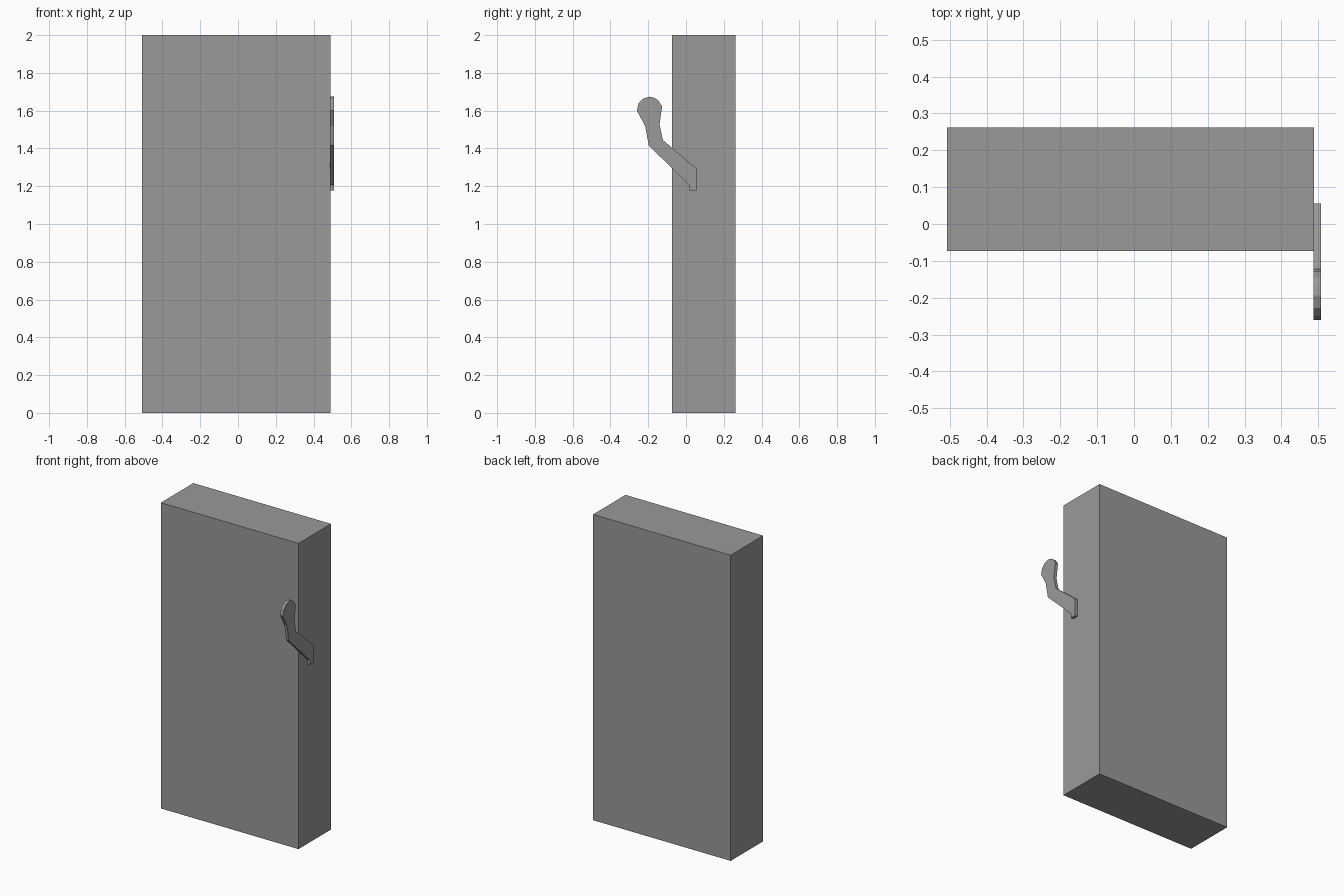
import bpy, bmesh

if "Cube" in bpy.data.objects:
    bpy.data.objects.remove(bpy.data.objects["Cube"])

grey = bpy.data.materials.new("mid grey")
grey.diffuse_color = (0.32, 0.32, 0.32, 1)
grey.use_nodes = True
grey.node_tree.nodes["Principled BSDF"].inputs["Base Color"].default_value = grey.diffuse_color


def extrude_x(name, profile, x0, x1):
    """Solid made from a (y, z) outline swept from x0 to x1."""
    bm = bmesh.new()
    face = bm.faces.new([bm.verts.new((x0, y, z)) for y, z in profile])
    swept = bmesh.ops.extrude_face_region(bm, geom=[face])["geom"]
    bmesh.ops.translate(bm, vec=(x1 - x0, 0, 0),
                        verts=[v for v in swept if isinstance(v, bmesh.types.BMVert)])
    bmesh.ops.recalc_face_normals(bm, faces=bm.faces)
    mesh = bpy.data.meshes.new(name)
    bm.to_mesh(mesh)
    bm.free()
    mesh.materials.append(grey)
    obj = bpy.data.objects.new(name, mesh)
    bpy.context.collection.objects.link(obj)
    return obj


# Tall slab body
extrude_x("body", [(-0.073, 0), (0.262, 0), (0.262, 2), (-0.073, 2)], -0.507, 0.489)

# Bent lever with rounded knob, flat against the right side
lever = [(0.018, 1.177), (0.056, 1.177), (0.056, 1.294), (-0.122, 1.444),
         (-0.140, 1.527), (-0.127, 1.622), (-0.145, 1.653), (-0.167, 1.668),
         (-0.194, 1.674), (-0.228, 1.663), (-0.250, 1.640), (-0.260, 1.600),
         (-0.216, 1.518), (-0.197, 1.415), (0.018, 1.206)]
extrude_x("lever", lever, 0.487, 0.507)
